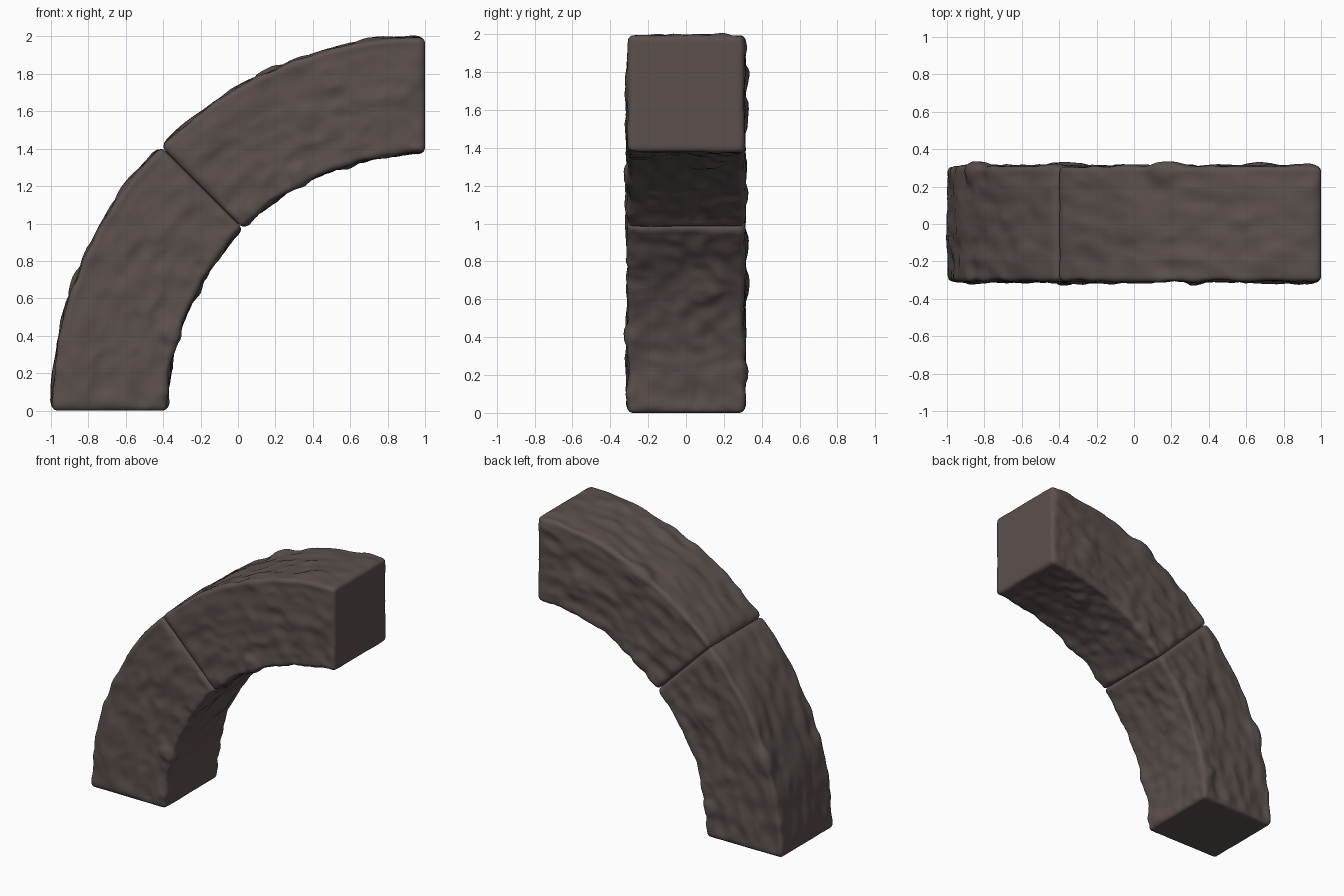
import bpy, bmesh, math
from mathutils import Vector, noise

if "Cube" in bpy.data.objects:
    bpy.data.objects.remove(bpy.data.objects["Cube"])

# Quarter arch of rough stone: two identical 45 degree blocks about the point (1, 0)
R_IN, R_OUT, HALF_W = 1.378, 1.995, 0.308
R_MID, HALF_R = (R_IN + R_OUT) / 2, (R_OUT - R_IN) / 2
HALF_L = R_MID * math.radians(45) / 2
ROUND = 0.03

stone = bpy.data.materials.new("dark brown stone")
stone.diffuse_color = (0.105, 0.081, 0.074, 1)
stone.use_nodes = True
stone.node_tree.nodes["Principled BSDF"].inputs["Base Color"].default_value = stone.diffuse_color

# Raised knobs: (angle, depth y, radius, height, size)
KNOBS = [(17, -0.30, 1.43, 0.025, 0.06), (27, 0.1, 1.36, 0.02, 0.08),
         (20, 0.30, 1.98, 0.02, 0.08), (33, 0.30, 1.6, 0.018, 0.1),
         (38, -0.2, 2.0, 0.015, 0.1), (9, 0.3, 1.42, 0.018, 0.07)]


def to_world(p, start):
    """Bend block coordinates (length, depth, radial) around the arch centre."""
    a = math.radians(start + 22.5) + p.x / R_MID
    r = R_MID + p.z
    return Vector((1 - r * math.cos(a), p.y, r * math.sin(a)))


def roughness(p):
    """Chiselled look: broad dents, sharper chips and a few knobs."""
    q = p + Vector((3.1, 1.7, 5.3))
    d = 0.013 * noise.noise(q * 5)
    d += 0.012 * noise.noise(Vector((q.x * 8, q.y * 11, q.z * 12)))
    d += 0.012 * (0.3 - abs(noise.noise(q * 8.5)))
    for ang, y, r, h, size in KNOBS:
        k = Vector(((math.radians(ang - 22.5)) * R_MID, y, r - R_MID))
        d += h * math.exp(-((p - k).length / size) ** 4)
    return d


def arch_block(name, start):
    bm = bmesh.new()
    bmesh.ops.create_cube(bm, size=2)
    bmesh.ops.subdivide_edges(bm, edges=bm.edges[:], cuts=55, use_grid_fill=True)
    half = Vector((HALF_L, HALF_W, HALF_R))
    for v in bm.verts:
        # rounded box
        p = Vector([c * h for c, h in zip(v.co, half)])
        core = Vector([max(-(h - ROUND), min(h - ROUND, c)) for c, h in zip(p, half)])
        n = (p - core).normalized()
        p = core + n * ROUND
        # rough sides, flat end faces
        side = Vector((0, n.y, n.z))
        fade = min(1, max(0.25, (HALF_L - abs(p.x)) / 0.05))
        p += side * (roughness(p) * fade)
        v.co = to_world(p, start)
    bmesh.ops.recalc_face_normals(bm, faces=bm.faces[:])
    me = bpy.data.meshes.new(name)
    bm.to_mesh(me)
    bm.free()
    me.materials.append(stone)
    for f in me.polygons:
        f.use_smooth = True
    ob = bpy.data.objects.new(name, me)
    bpy.context.collection.objects.link(ob)


arch_block("lower_arch_block", 0)
arch_block("upper_arch_block", 45)
